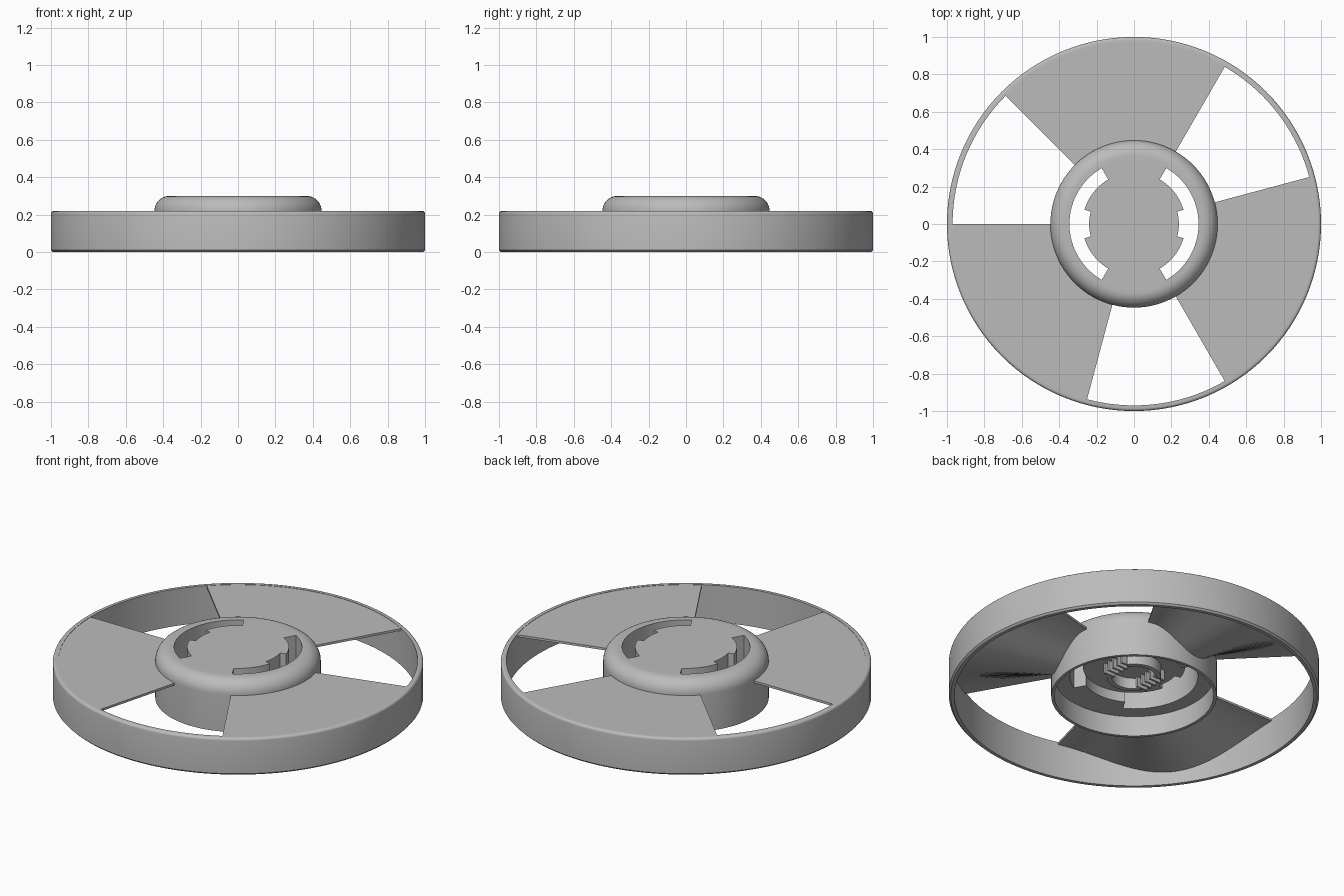
import bpy, bmesh
from math import sin, cos, pi, radians

if "Cube" in bpy.data.objects:
    bpy.data.objects.remove(bpy.data.objects["Cube"])

grey = bpy.data.materials.new("plain grey")
grey.use_nodes = True
COLOUR = (0.5, 0.5, 0.5, 1)
grey.diffuse_color = COLOUR
grey.node_tree.nodes["Principled BSDF"].inputs["Base Color"].default_value = COLOUR


def finish(name, bm):
    bmesh.ops.recalc_face_normals(bm, faces=bm.faces)
    mesh = bpy.data.meshes.new(name)
    bm.to_mesh(mesh)
    bm.free()
    mesh.materials.append(grey)
    ob = bpy.data.objects.new(name, mesh)
    bpy.context.collection.objects.link(ob)
    bpy.ops.object.select_all(action='DESELECT')
    ob.select_set(True)
    bpy.context.view_layer.objects.active = ob
    bpy.ops.object.shade_smooth_by_angle(angle=radians(30))
    return ob


def lathe(name, profile, steps=128):
    """Revolve a closed (radius, height) profile about z."""
    bm = bmesh.new()
    rings = [[bm.verts.new((r * cos(2 * pi * i / steps), r * sin(2 * pi * i / steps), z))
              for r, z in profile] for i in range(steps)]
    n = len(profile)
    for i in range(steps):
        a, b = rings[i], rings[(i + 1) % steps]
        for j in range(n):
            k = (j + 1) % n
            bm.faces.new((a[j], b[j], b[k], a[k]))
    return finish(name, bm)


def sector(name, r0, r1, a0, a1, top, bottom, steps=32):
    """Solid ring sector; bottom(t) gives the underside height, t from 0 to 1."""
    bm = bmesh.new()
    rows = []
    for i in range(steps + 1):
        t = i / steps
        a = radians(a0 + (a1 - a0) * t)
        rows.append([bm.verts.new((r * cos(a), r * sin(a), z))
                     for r, z in ((r0, top), (r1, top), (r1, bottom(t)), (r0, bottom(t)))])
    for a, b in zip(rows, rows[1:]):
        for j in range(4):
            k = (j + 1) % 4
            bm.faces.new((a[j], b[j], b[k], a[k]))
    bm.faces.new(rows[0])
    bm.faces.new(rows[-1])
    return finish(name, bm)


def fillet(r, z, size, steps=8):
    """Rounded outer top corner of a lathe profile."""
    return [(r - size + size * cos(pi / 2 * i / steps), z - size + size * sin(pi / 2 * i / steps))
            for i in range(steps + 1)]


# Outer rim with softened edges
lathe("outer_rim", [(0.97, 0), (0.99, 0), (1, 0.01)] + fillet(1, 0.22, 0.015, 4) + [(0.97, 0.22)])

# Hub shell with rounded shoulder and a recess below
lathe("hub_shell", [(0.345, 0.12), (0.43, 0.12), (0.43, 0), (0.447, 0)]
      + fillet(0.447, 0.3, 0.08, 10) + [(0.345, 0.3)])

# Three blades, flat above and bulging below
for n in range(3):
    start = 60 + 120 * n
    sector(f"blade_{n + 1}", 0.435, 0.98, start, start + 75, 0.218,
           lambda t: 0.205 - 0.065 * (1 - cos(2 * pi * t)))


# Centre plate whose outline leaves the two curved slots open
def plate_radius(deg):
    fold = abs((deg + 90) % 180 - 90)
    return 0.24 if fold < 16 else 0.275 if fold < 60 else 0.347


bm = bmesh.new()
outline = []
for i in range(180):
    for deg in (2 * i + 0.01, 2 * i + 1.99):
        a, r = radians(deg), plate_radius(deg)
        outline.append(bm.verts.new((r * cos(a), r * sin(a), 0.3)))
face = bm.faces.new(outline)
out = bmesh.ops.extrude_face_region(bm, geom=[face])
bmesh.ops.translate(bm, vec=(0, 0, -0.12),
                    verts=[g for g in out["geom"] if isinstance(g, bmesh.types.BMVert)])
finish("centre_plate", bm)

# Bridges and central collar halves under the plate
for side, mid in (("back", 90), ("front", 270)):
    sector(f"{side}_bridge", 0.275, 0.347, mid - 30, mid + 30, 0.2, lambda t: 0.12)
    sector(f"{side}_collar", 0.12, 0.147, mid - 55, mid + 55, 0.2, lambda t: 0.115)

# Comb of thin ribs at each open side of the collar
for side, s in (("left", 1), ("right", -1)):
    bm = bmesh.new()
    for k in range(-2, 3):
        made = bmesh.ops.create_cube(bm, size=1)["verts"]
        bmesh.ops.scale(bm, vec=(0.07, 0.012, 0.07), verts=made)
        bmesh.ops.translate(bm, vec=(s * 0.115, k * 0.036, 0.155), verts=made)
    finish(f"{side}_ribs", bm)
